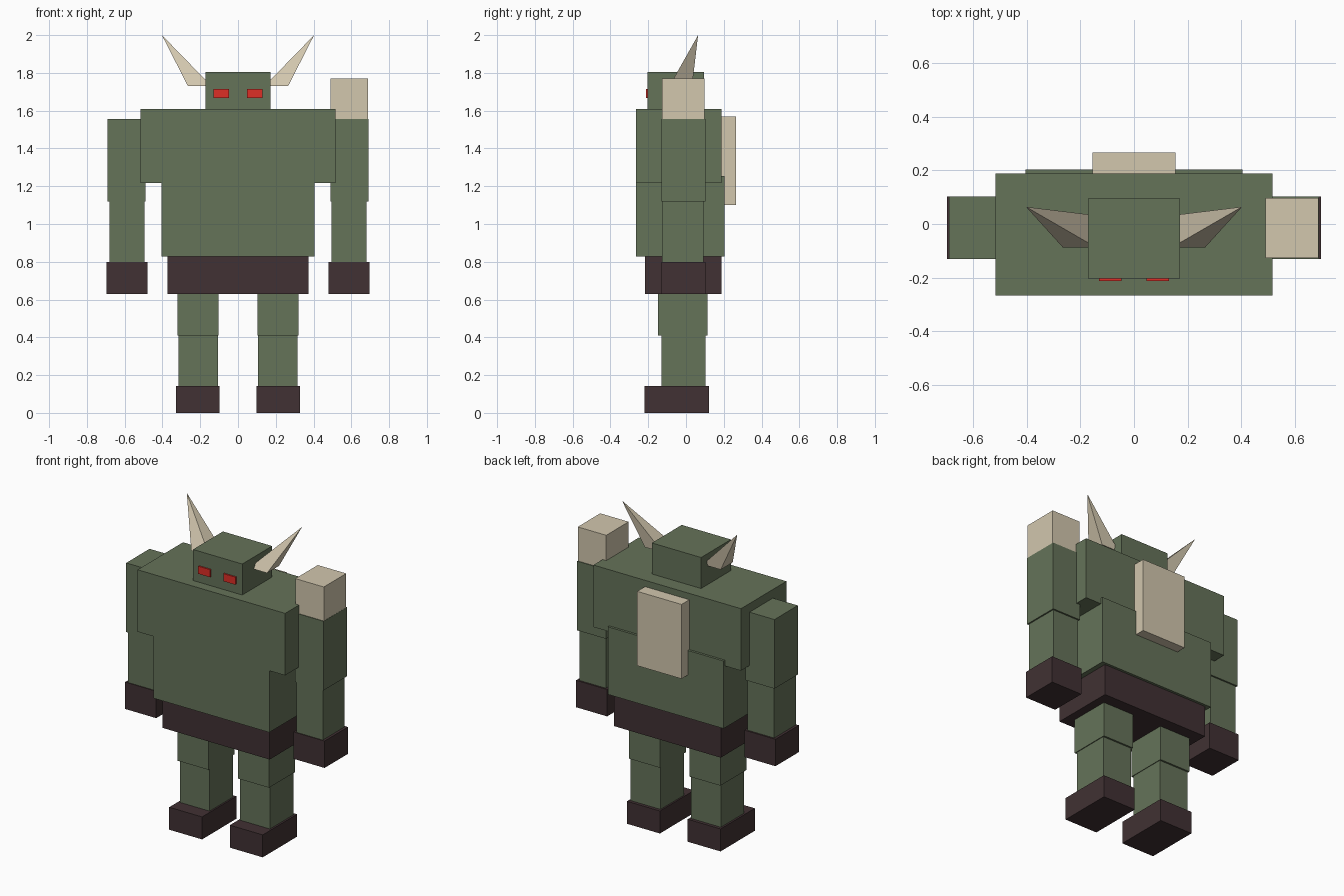
import bpy
import bmesh

if "Cube" in bpy.data.objects:
    bpy.data.objects.remove(bpy.data.objects["Cube"])


def linear(c):
    c /= 255
    return c / 12.92 if c <= 0.04045 else ((c + 0.055) / 1.055) ** 2.4


def material(name, r, g, b):
    m = bpy.data.materials.new(name)
    m.diffuse_color = (linear(r), linear(g), linear(b), 1)
    m.use_nodes = True
    m.node_tree.nodes["Principled BSDF"].inputs["Base Color"].default_value = m.diffuse_color
    return m


GREEN = material("moss green", 101, 115, 89)
BONE = material("bone", 210, 199, 174)
BROWN = material("dark brown", 65, 49, 51)
RED = material("red", 222, 46, 38)


def finish(name, bm, mat):
    bmesh.ops.recalc_face_normals(bm, faces=bm.faces[:])
    mesh = bpy.data.meshes.new(name)
    bm.to_mesh(mesh)
    bm.free()
    mesh.materials.append(mat)
    ob = bpy.data.objects.new(name, mesh)
    bpy.context.collection.objects.link(ob)


def box(name, x, y, z, mat):
    """Box from (low, high) ranges on each axis."""
    bm = bmesh.new()
    bmesh.ops.create_cube(bm, size=1)
    for v in bm.verts:
        v.co = [r[0] if c < 0 else r[1] for c, r in zip(v.co, (x, y, z))]
    finish(name, bm, mat)


def pair(name, x, y, z, mat):
    """Mirrored boxes on both sides of x = 0."""
    box(name + "_right", x, y, z, mat)
    box(name + "_left", (-x[1], -x[0]), y, z, mat)


def horn(name, side):
    """Four-sided spike on a flat square base, leaning out and back."""
    bm = bmesh.new()
    base = [bm.verts.new((side * x, y, 1.73)) for x, y in
            ((0.14, -0.088), (0.265, -0.088), (0.265, 0.032), (0.14, 0.032))]
    tip = bm.verts.new((side * 0.403, 0.064, 2.0))
    bm.faces.new(base)
    for i in range(4):
        bm.faces.new((base[i], base[(i + 1) % 4], tip))
    finish(name, bm, BONE)


# Head, eyes and horns
box("head", (-0.172, 0.172), (-0.203, 0.095), (1.60, 1.806), GREEN)
pair("eye", (0.047, 0.13), (-0.212, -0.20), (1.667, 1.715), RED)
horn("horn_right", 1)
horn("horn_left", -1)

# Torso, waist and back plate
box("chest", (-0.516, 0.516), (-0.266, 0.188), (1.218, 1.61), GREEN)
box("belly", (-0.405, 0.405), (-0.266, 0.203), (0.828, 1.255), GREEN)
box("waist", (-0.374, 0.374), (-0.218, 0.187), (0.63, 0.828), BROWN)
box("back_plate", (-0.155, 0.155), (0.18, 0.266), (1.10, 1.57), BONE)

# Arms and shoulder block
pair("upper_arm", (0.489, 0.69), (-0.131, 0.102), (1.118, 1.555), GREEN)
pair("lower_arm", (0.496, 0.681), (-0.126, 0.092), (0.80, 1.118), GREEN)
pair("hand", (0.48, 0.697), (-0.131, 0.102), (0.63, 0.80), BROWN)
box("shoulder_block", (0.49, 0.689), (-0.127, 0.097), (1.45, 1.77), BONE)

# Legs and feet
pair("upper_leg", (0.103, 0.32), (-0.147, 0.113), (0.41, 0.64), GREEN)
pair("lower_leg", (0.107, 0.315), (-0.131, 0.102), (0.142, 0.41), GREEN)
pair("foot", (0.097, 0.327), (-0.22, 0.122), (0.0, 0.142), BROWN)
